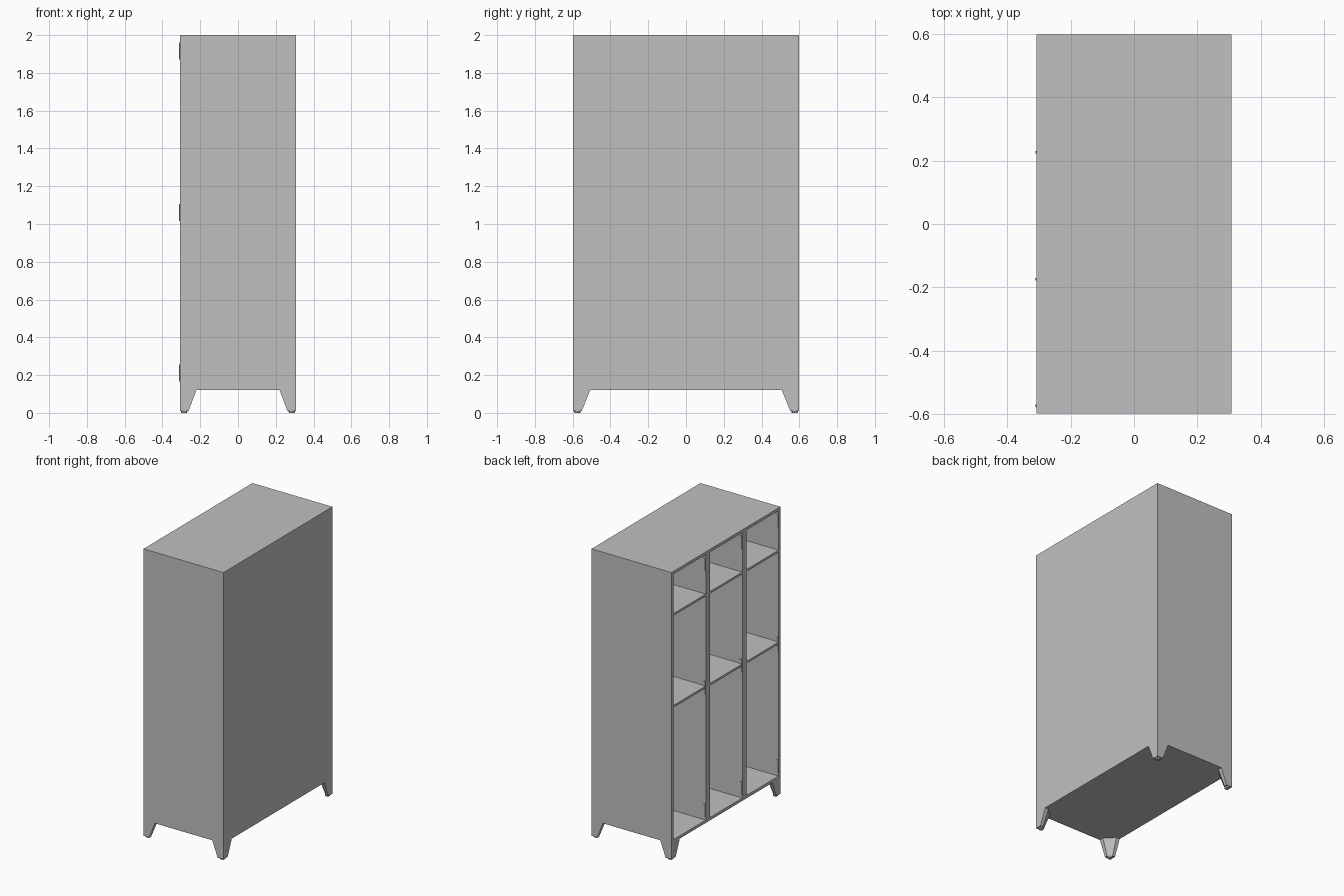
import bpy, bmesh
from mathutils import Vector

cube = bpy.data.objects.get("Cube")
if cube:
    bpy.data.objects.remove(cube)

grey = bpy.data.materials.new("painted_grey")
grey.use_nodes = True
COLOUR = (0.53, 0.53, 0.53, 1)
grey.diffuse_color = COLOUR
grey.node_tree.nodes["Principled BSDF"].inputs["Base Color"].default_value = COLOUR

HX, HY, BASE, TOP = 0.307, 0.597, 0.12, 2.0
WALL = 0.02


def finish(name, bm):
    bmesh.ops.recalc_face_normals(bm, faces=bm.faces[:])
    mesh = bpy.data.meshes.new(name)
    bm.to_mesh(mesh)
    bm.free()
    mesh.materials.append(grey)
    obj = bpy.data.objects.new(name, mesh)
    bpy.context.collection.objects.link(obj)
    return obj


def add_box(bm, lo, hi):
    lo, hi = Vector(lo), Vector(hi)
    verts = bmesh.ops.create_cube(bm, size=1)["verts"]
    for v in verts:
        v.co = (lo + hi) / 2 + v.co * (hi - lo)


def loft(bm, lower, upper):
    """Closed solid between two matching outlines."""
    a = [bm.verts.new(p) for p in lower]
    b = [bm.verts.new(p) for p in upper]
    n = len(a)
    for i in range(n):
        j = (i + 1) % n
        bm.faces.new((a[i], a[j], b[j], b[i]))
    bm.faces.new(a[::-1])
    bm.faces.new(b)


# Carcass: a block whose open side is cut into three bays of three compartments
bays = [(-HY + WALL, -0.222), (-0.178, 0.178), (0.222, HY - WALL)]
levels = [(BASE + WALL, 1.055), (1.07, 1.692), (1.707, TOP - WALL)]
bm = bmesh.new()
add_box(bm, (-HX, -HY, BASE), (HX, HY, TOP))
for axis, spans in ((1, bays), (2, levels)):
    normal = Vector((0, 0, 0))
    normal[axis] = 1
    for value in (v for span in spans for v in span):
        geom = bm.verts[:] + bm.edges[:] + bm.faces[:]
        bmesh.ops.bisect_plane(bm, geom=geom, plane_co=normal * value, plane_no=normal)
bm.normal_update()


def is_opening(face):
    c = face.calc_center_median()
    return (face.normal.x < -0.9
            and any(a < c.y < b for a, b in bays)
            and any(a < c.z < b for a, b in levels))


cells = [f for f in bm.faces if is_opening(f)]
result = bmesh.ops.extrude_discrete_faces(bm, faces=cells)
inner = {v for f in result["faces"] for v in f.verts}
bmesh.ops.translate(bm, verts=list(inner), vec=(2 * HX - WALL, 0, 0))
finish("cabinet_body", bm)


# Tapered corner legs with a chamfered inner corner, each on a small glide
def leg_outline(sx, sy, wx, wy, chamfer, z):
    pts = [(0, 0), (wx, 0), (wx, wy - chamfer), (wx - chamfer, wy), (0, wy)]
    return [(sx * (HX - px), sy * (HY - py), z) for px, py in pts]


for sx, side in ((-1, "right"), (1, "left")):
    for sy, end in ((-1, "front"), (1, "back")):
        bm = bmesh.new()
        loft(bm, leg_outline(sx, sy, 0.045, 0.045, 0.025, 0.01),
             leg_outline(sx, sy, 0.087, 0.09, 0.06, BASE))
        finish(f"{end}_{side}_leg", bm)
        bm = bmesh.new()
        bmesh.ops.create_cone(bm, cap_ends=True, segments=8, radius1=0.015,
                              radius2=0.018, depth=0.01)
        bmesh.ops.translate(bm, verts=bm.verts[:],
                            vec=(sx * (HX - 0.022), sy * (HY - 0.022), 0.005))
        finish(f"{end}_{side}_glide", bm)

# Hinges: a knuckle and a leaf on one wall of every bay
for i, (wall_y, _) in enumerate(bays):
    for name, z in (("lower", 0.21), ("middle", 1.06), ("upper", 1.915)):
        bm = bmesh.new()
        bmesh.ops.create_cone(bm, cap_ends=True, segments=8, radius1=0.005,
                              radius2=0.005, depth=0.09)
        bmesh.ops.translate(bm, verts=bm.verts[:], vec=(-HX, wall_y + 0.004, z))
        add_box(bm, (-HX, wall_y - 0.001, z - 0.04), (-HX + 0.025, wall_y + 0.003, z + 0.04))
        finish(f"{name}_hinge_{i + 1}", bm)
